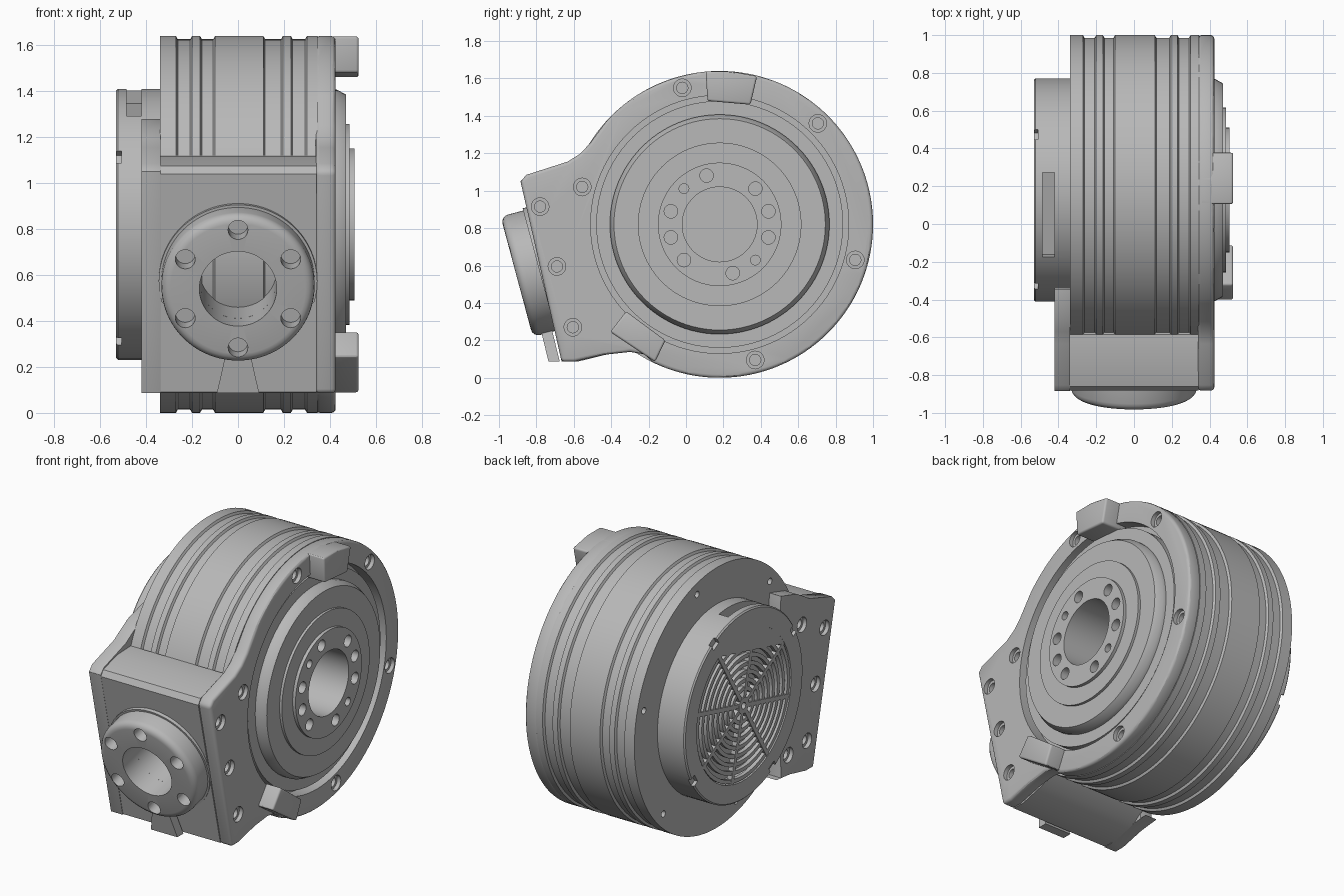
import bpy, bmesh, math
from math import cos, sin, pi, radians
from mathutils import Matrix, Vector

if "Cube" in bpy.data.objects:
    bpy.data.objects.remove(bpy.data.objects["Cube"])

CY, CZ = 0.18, 0.82              # drum axis
TILT = radians(15)               # lean of the mounting side
grey = bpy.data.materials.new("machined_grey")
grey.use_nodes = True
grey.diffuse_color = (0.48, 0.48, 0.48, 1)
grey.node_tree.nodes["Principled BSDF"].inputs["Base Color"].default_value = grey.diffuse_color

AXIS = Matrix.Translation((0, CY, CZ)) @ Matrix.Rotation(pi / 2, 4, 'Y')
NOSE = Matrix.Translation((0, -0.905, 0.54)) @ Matrix.Rotation(pi / 2 + TILT, 4, 'X')


def finish(name, bm):
    bmesh.ops.remove_doubles(bm, verts=bm.verts, dist=1e-5)
    bmesh.ops.recalc_face_normals(bm, faces=bm.faces)
    mesh = bpy.data.meshes.new(name)
    bm.to_mesh(mesh)
    bm.free()
    mesh.materials.append(grey)
    obj = bpy.data.objects.new(name, mesh)
    bpy.context.collection.objects.link(obj)
    return obj


def lathe(name, profile, matrix=AXIS, steps=96):
    """Turn a closed (radius, height) loop about the matrix's z axis."""
    bm = bmesh.new()
    rings = [[bm.verts.new(matrix @ Vector((r * cos(a), r * sin(a), h))) for r, h in profile]
             for a in (2 * pi * i / steps for i in range(steps))]
    n = len(profile)
    for i in range(steps):
        a, b = rings[i], rings[(i + 1) % steps]
        for j in range(n):
            k = (j + 1) % n
            if profile[j][0] == 0 and profile[k][0] == 0:
                continue
            quad = [a[j], a[k], b[k], b[j]]
            if profile[j][0] == 0:
                quad.pop()
            elif profile[k][0] == 0:
                quad.pop(2)
            bm.faces.new(quad)
    return finish(name, bm)


def rod(r, h0, h1, matrix=AXIS, steps=24):
    return lathe("cutter", [(0, h0), (r, h0), (r, h1), (0, h1)], matrix, steps)


def prism(name, outline, x0, x1):
    """Extrude a (y, z) outline along x."""
    bm = bmesh.new()
    face = bm.faces.new([bm.verts.new((x0, y, z)) for y, z in outline])
    moved = bmesh.ops.extrude_face_region(bm, geom=[face])["geom"]
    bmesh.ops.translate(bm, vec=(x1 - x0, 0, 0),
                        verts=[v for v in moved if isinstance(v, bmesh.types.BMVert)])
    return finish(name, bm)


def polar(r, a, side=0):
    """Point on the drum face: radius, angle in degrees, sideways offset."""
    a = radians(a)
    return (CY + r * cos(a) - side * sin(a), CZ + r * sin(a) + side * cos(a))


def bar(name, angle, r0, r1, half, x0, x1):
    return prism(name, [polar(r0, angle, -half), polar(r1, angle, -half),
                        polar(r1, angle, half), polar(r0, angle, half)], x0, x1)


def arc(r, a0, a1, n):
    return [polar(r, a0 + (a1 - a0) * i / n) for i in range(n + 1)]


def done(obj, cutters=(), bevel=0):
    """Bevel, cut, apply and shade one part."""
    if bevel:
        m = obj.modifiers.new("bevel", 'BEVEL')
        m.width, m.segments, m.limit_method, m.angle_limit = bevel, 3, 'ANGLE', radians(40)
    for c in cutters:
        m = obj.modifiers.new("cut", 'BOOLEAN')
        m.operation, m.solver, m.object = 'DIFFERENCE', 'EXACT', c
    if obj.modifiers:
        bpy.context.view_layer.update()
        mesh = bpy.data.meshes.new_from_object(
            obj.evaluated_get(bpy.context.evaluated_depsgraph_get()))
        obj.modifiers.clear()
        obj.data = mesh
    for c in cutters:
        bpy.data.objects.remove(c)
    bpy.ops.object.select_all(action='DESELECT')
    obj.select_set(True)
    bpy.context.view_layer.objects.active = obj
    bpy.ops.object.shade_smooth_by_angle(angle=radians(30))
    return obj


def screw_hole(y, z, x, inward):
    """Counterbored hole cutter starting at face x."""
    at = Matrix.Translation((x, y, z)) @ Matrix.Rotation(pi / 2 * inward, 4, 'Y')
    return lathe("cutter", [(0, -0.05), (0.047, -0.05), (0.047, 0.025), (0.03, 0.025),
                            (0.03, 0.06), (0, 0.06)], at, 24)


# Finned drum with an open pocket on the output side
R, DIP = 0.82, 0.014
profile = [(0, -0.34), (R, -0.34)]
for a, b in ((-0.27, -0.2), (-0.165, -0.1), (0.11, 0.195), (0.23, 0.3)):
    profile += [(R, a), (R - DIP, a + 0.008), (R - DIP, b - 0.008), (R, b)]
profile += [(R, 0.345), (0.3, 0.345), (0.3, 0.1), (0, 0.1)]
done(lathe("finned_drum", profile, steps=128),
     [rod(0.02, -0.4, -0.3, Matrix.Translation((0, *polar(0.75, 15 + 60 * i)))
          @ Matrix.Rotation(pi / 2, 4, 'Y')) for i in range(6)])

# Output side plate with its mounting wing
top_edge = [(-0.516, 1.25), (-0.57, 1.195), (-0.634, 1.155), (-0.853, 1.085), (-0.885, 1.05)]
low_edge = [(-0.665, 0.086), (-0.596, 0.086), (-0.436, 0.123), (-0.3, 0.138)]
plate = prism("output_side_plate", arc(R, -116, 137, 110) + top_edge + low_edge + [(-0.22, 0.125)],
              0.338, 0.425)
wing_holes = [(-0.555, 1.02), (-0.78, 0.915), (-0.69, 0.595), (-0.605, 0.27)]
ring_holes = [(-0.02, 1.55), (0.705, 1.36), (0.905, 0.63), (0.37, 0.095)]
done(plate, [rod(0.69, 0.3, 0.5, steps=96)]
     + [screw_hole(y, z, 0.425, -1) for y, z in wing_holes + ring_holes], 0.018)

# Stepped output rotor
rotor = lathe("output_rotor", [(0, 0.0), (0.66, 0.0), (0.66, 0.405), (0.587, 0.405), (0.587, 0.43),
                               (0.565, 0.47), (0.437, 0.47), (0.437, 0.486), (0.33, 0.486),
                               (0.33, 0.506), (0.2, 0.506), (0.2, 0.15), (0, 0.15)])
holes = []
for a in (105, 45, 15, -15, -45, -75, 225, 195, 165, 135):
    at = Matrix.Translation((0, *polar(0.27, a))) @ Matrix.Rotation(pi / 2, 4, 'Y')
    holes.append(rod(0.026 if a in (-45, 135) else 0.036, 0.42, 0.6, at))
done(rotor, holes)

# Two stop blocks standing proud of the plate
done(prism("upper_stop_block", [(0.105, 1.638), (0.24, 1.638), (0.38, 1.612),
                                (0.345, 1.46), (0.115, 1.48)], 0.35, 0.525), bevel=0.012)
done(prism("lower_stop_block", [(-0.32, 0.355), (-0.405, 0.245), (-0.165, 0.085), (-0.11, 0.2)],
           0.35, 0.525), bevel=0.012)

# Mounting wing on the fan side
wing = prism("fan_side_wing", [(-0.345, 1.28), (-0.5, 1.235)] + top_edge[1:] + low_edge
             + [(-0.345, 0.134)] + arc(0.62, 213, 147, 16), -0.42, -0.338)
done(wing, [screw_hole(y, z, -0.42, 1) for y, z in wing_holes + [(-0.42, 0.25)]], 0.018)

# Block between the wings, bored through to the drum
block = prism("mounting_block", [(-0.585, 1.12), (-0.72, 1.115), (-0.86, 1.075), (-0.882, 1.04),
                                 (-0.663, 0.09), (-0.58, 0.086), (-0.4, 0.13), (-0.3, 0.2),
                                 (-0.4, 0.5), (-0.45, 0.9)], -0.341, 0.341)
done(block, [rod(0.168, -0.6, 0.1, NOSE, 48)])

# Cable cover under the connecting flange
bm = bmesh.new()
for x, y, z in ((-0.055, -0.715, 0.25), (0.055, -0.715, 0.25),
                (0.092, -0.675, 0.086), (-0.092, -0.675, 0.086)):
    bm.verts.new((x, y, z))
face = bm.faces.new(bm.verts)
ext = bmesh.ops.extrude_face_region(bm, geom=[face])["geom"]
bmesh.ops.translate(bm, vec=(0, -0.06, 0), verts=[v for v in ext if isinstance(v, bmesh.types.BMVert)])
done(finish("cable_cover", bm))

# Tilted connecting flange with bore and bolt circle
flange = lathe("connecting_flange", [(0.3, -0.2), (0.345, -0.2), (0.345, -0.125), (0.333, -0.125)]
               + [(0.293 + 0.04 * cos(t * pi / 8), -0.04 + 0.04 * sin(t * pi / 8)) for t in range(5)]
               + [(0.168, 0), (0.168, -0.2)], NOSE)
bolts = [rod(0.043, -0.09, 0.1, NOSE @ Matrix.Translation((0.265 * sin(i * pi / 3),
                                                           0.265 * cos(i * pi / 3), 0)))
         for i in range(6)]
done(flange, bolts)

# Fan housing with a connector slot and clip notches
housing = lathe("fan_housing", [(0, -0.33), (0.59, -0.33), (0.59, -0.522), (0.582, -0.53),
                                (0.47, -0.53), (0.47, -0.43), (0, -0.43)])
done(housing, [bar("cutter", 104, 0.485, 0.65, 0.23, -0.485, -0.42)]
     + [bar("cutter", a, 0.55, 0.65, 0.03, -0.6, -0.508) for a in (60, 150, 240, 330)])

# Fan grille: rings, spokes, hub and blank panel
for i in range(8):
    r = 0.09 + 0.05 * i
    done(lathe("grille_ring", [(r, -0.5), (r + 0.024, -0.5), (r + 0.024, -0.525), (r, -0.525)], steps=64))
for i in range(8):
    done(bar("grille_spoke", 14 + 45 * i, 0.03, 0.475, 0.013, -0.527, -0.495))
done(lathe("grille_hub", [(0.02, -0.43), (0.05, -0.43), (0.05, -0.529), (0.02, -0.529)], steps=48))
done(prism("grille_panel", arc(0.475, 104 - 46, 104 + 46, 24), -0.529, -0.49))
